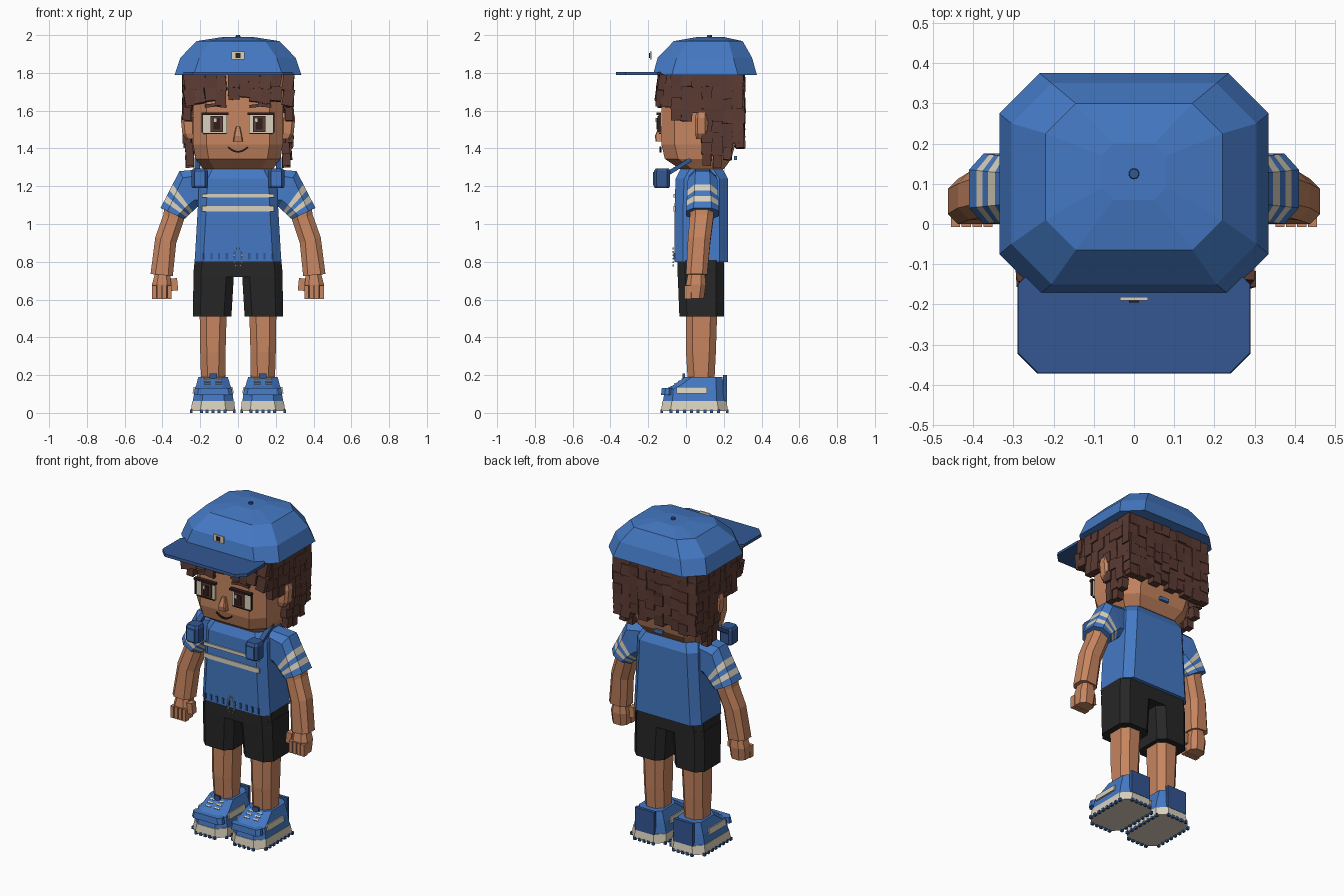
import bpy, bmesh, math, random
from mathutils import Matrix, Vector, Euler

random.seed(4)


def material(name, rgb):
    m = bpy.data.materials.new(name)
    m.diffuse_color = (*rgb, 1)
    return m


BLUE = material("blue", (0.058, 0.19, 0.55))
NAVY = material("navy", (0.033, 0.095, 0.29))
SKIN = material("skin", (0.57, 0.235, 0.117))
HAIR = material("hair_brown", (0.105, 0.043, 0.033))
DARK = material("dark_brown", (0.03, 0.014, 0.011))
CREAM = material("cream", (0.70, 0.64, 0.51))
BLACK = material("black", (0.020, 0.020, 0.020))


def finish(name, bm, mats):
    bmesh.ops.recalc_face_normals(bm, faces=bm.faces)
    me = bpy.data.meshes.new(name)
    bm.to_mesh(me)
    bm.free()
    for m in mats:
        me.materials.append(m)
    ob = bpy.data.objects.new(name, me)
    bpy.context.collection.objects.link(ob)
    return ob


def loft(name, sections, mats, s=1, bands=None):
    """Chamfered sections (xa, za, xb, zb, y0, y1, chamfer) joined in order."""
    bm = bmesh.new()
    rings = []
    for xa, za, xb, zb, y0, y1, c in sections:
        a, b = Vector((xa * s, 0, za)), Vector((xb * s, 0, zb))
        f = c / (b - a).length
        pts = [(f, y0), (1 - f, y0), (1, y0 + c), (1, y1 - c),
               (1 - f, y1), (f, y1), (0, y1 - c), (0, y0 + c)]
        rings.append([bm.verts.new(a.lerp(b, t) + Vector((0, y, 0))) for t, y in pts])
    for k, (r, q) in enumerate(zip(rings, rings[1:])):
        for i in range(8):
            f = bm.faces.new((r[i], r[(i + 1) % 8], q[(i + 1) % 8], q[i]))
            f.material_index = bands[k] if bands else 0
    bm.faces.new(rings[0])
    bm.faces.new(rings[-1])
    return finish(name, bm, mats)


def level(z, x0, x1, y0, y1, c):
    return (x0, z, x1, z, y0, y1, c)


def boxes(name, items, mat, s=1):
    """Boxes given as (x, y, z, width, depth, height[, rx, ry, rz])."""
    bm = bmesh.new()
    for x, y, z, w, d, h, *r in items:
        rx, ry, rz = r or (0, 0, 0)
        m = (Matrix.Translation((x * s, y, z)) @ Euler((rx, ry * s, rz * s)).to_matrix().to_4x4()
             @ Matrix.Diagonal((w, d, h, 1)))
        bmesh.ops.create_cube(bm, size=1, matrix=m)
    return finish(name, bm, [mat])


# Cap: crown, brim, button and front badge
loft("cap_crown", [level(1.79, -.335, .335, -.175, .375, .1),
                   level(1.88, -.305, .305, -.15, .35, .1),
                   level(1.968, -.22, .22, -.065, .3, .075),
                   level(1.99, -.08, .08, .06, .2, .03)], [BLUE])
loft("cap_brim", [level(1.788, -.29, .29, -.372, -.1, .05),
                  level(1.805, -.288, .288, -.37, -.1, .05)], [NAVY])
bm = bmesh.new()
bmesh.ops.create_cone(bm, cap_ends=True, segments=10, radius1=.015, radius2=.012, depth=.02,
                      matrix=Matrix.Translation((0, .125, 1.99)))
finish("cap_button", bm, [NAVY])
boxes("cap_badge", [(0, -.186, 1.892, .07, .008, .042)], CREAM)
boxes("cap_badge_center", [(0, -.192, 1.892, .024, .006, .024)], DARK)

# Head and face
loft("head", [level(1.29, -.185, .185, -.03, .2, .06),
              level(1.345, -.225, .225, -.112, .24, .07),
              level(1.42, -.237, .237, -.13, .26, .07),
              level(1.79, -.237, .237, -.13, .26, .07)], [SKIN])
loft("neck", [level(1.25, -.09, .09, 0, .16, .03), level(1.31, -.09, .09, 0, .16, .03)], [SKIN])
loft("nose", [level(1.437, -.026, .026, -.16, -.12, .005),
              level(1.465, -.022, .022, -.165, -.12, .005),
              level(1.515, -.011, .011, -.145, -.12, .004)], [SKIN])
smile = []
for i in range(7):
    x = (i - 3) * .015
    smile.append((x, -.135, 1.383 + 9 * x * x, .018, .008, .009, 0, -math.atan(18 * x), 0))
boxes("mouth", smile, DARK)
boxes("nape_tab", [(0, .262, 1.35, .06, .015, .02)], BLUE)

for s, side in ((-1, "left"), (1, "right")):
    boxes(side + "_eye_white", [(.122, -.136, 1.53, .13, .009, .098)], CREAM, s)
    boxes(side + "_eye_iris", [(.112, -.146, 1.53, .066, .009, .085)], HAIR, s)
    boxes(side + "_eye_pupil", [(.112, -.153, 1.53, .036, .008, .06)], DARK, s)
    boxes(side + "_eye_highlight", [(.122 if s < 0 else .095, -.159, 1.55, .016, .006, .02)], CREAM)\
        .scale.x = 1 if s > 0 else -1
    boxes(side + "_eyelid_line", [(.122, -.144, 1.583, .145, .025, .012),
                                  (.122, -.138, 1.479, .12, .012, .006),
                                  (.19, -.14, 1.535, .008, .012, .1)], DARK, s)
    boxes(side + "_eyebrow", [(.085, -.14, 1.625, .05, .02, .016, 0, -.12, 0),
                              (.14, -.14, 1.628, .07, .02, .018, 0, .1, 0)], HAIR, s)
    loft(side + "_ear", [level(1.45, .225, .275, .055, .105, .01),
                         level(1.48, .225, .295, .047, .116, .015),
                         level(1.56, .225, .303, .047, .116, .015),
                         level(1.59, .225, .295, .055, .11, .01)], [SKIN], s)

# Hair: core, then small jittered blocks
loft("hair_core", [level(1.47, -.26, .26, .13, .29, .04),
                   level(1.62, -.262, .262, .08, .295, .04),
                   level(1.63, -.262, .262, -.07, .295, .04),
                   level(1.79, -.262, .262, -.07, .295, .04)], [HAIR])


def jit(a):
    return random.uniform(-a, a)


back, fringe = [], []
for i in range(10):                                   # back columns
    x = -.252 + i * .056
    low = 1.42 + jit(.025)
    rows = 6
    h = (1.79 - low) / rows
    for k in range(rows):
        back.append((x, .285 + jit(.007), 1.79 - h * (k + .5), .06, .045, h * 1.04,
                     jit(.06), jit(.04), jit(.06)))
boxes("hair_back", back, HAIR)
for i in range(10):                                   # fringe columns
    x = -.261 + i * .058
    low = 1.63 + .012 * (i % 3) + (.02 if 3 < i < 7 else 0)
    h = (1.79 - low) / 2
    for k in range(2):
        fringe.append((x + jit(.006), -.128 - .008 * k + jit(.005), 1.79 - h * (k + .5), .058, .04,
                       h * 1.12, -.1 + jit(.08), x * .6 + jit(.08), jit(.08)))
boxes("hair_fringe", fringe, HAIR)
side_low = [1.62, 1.55, 1.545, 1.59, 1.31, 1.30, 1.34, 1.43]
for s, side in ((-1, "left"), (1, "right")):
    cols = []
    for i, low in enumerate(side_low):                # side columns from front to back
        y = -.105 + i * .054
        rows = max(3, round((1.79 - low) / .062))
        h = (1.79 - low) / rows
        for k in range(rows):
            z = 1.79 - h * (k + .5)
            cols.append((.268 + jit(.006) - (.01 if z < 1.42 else 0), y, z, .042,
                         .058 - (.014 if z < 1.38 else 0), h * 1.04, jit(.05), jit(.08), jit(.06)))
    boxes(side + "_hair_side", cols, HAIR, s)

# Shirt
loft("shirt_body", [level(.80, -.23, .23, -.06, .222, .045),
                    level(.86, -.226, .226, -.06, .222, .045),
                    level(1.10, -.212, .212, -.06, .222, .045),
                    level(1.24, -.205, .205, -.055, .222, .045),
                    level(1.29, -.185, .185, -.03, .195, .05)], [BLUE])
loft("shirt_collar", [level(1.27, -.11, .11, -.035, .18, .04),
                      level(1.305, -.1, .1, -.02, .17, .04)], [NAVY])
boxes("shirt_stripes", [(0, -.061, z, .38, .009, h) for z, h in ((1.15, .02), (1.08, .028))], CREAM)
boxes("hem_stitches", [(-.18 + i * .04, -.062, .83, .012, .008, .035) for i in range(10)], NAVY)
boxes("drawstring_beads", [(sx * (.012 + .012 * math.sin(k * .7)), -.068, .78 + k * .018, .007, .007, .009)
                           for k in range(6) for sx in (-1, 1)], CREAM)

# Shorts hip
loft("shorts_hip", [level(.72, -.236, .236, -.045, .2, .04),
                    level(.81, -.23, .23, -.045, .2, .04)], [BLACK])

for s, side in ((-1, "left"), (1, "right")):
    # Sleeve with two woven bands
    a, b = (.215, 1.09, .31, 1.28, .01, .165, .04), (.285, 1.025, .41, 1.085, 0, .175, .04)
    mix = [tuple(p + (q - p) * t for p, q in zip(a, b)) for t in (0, .36, .53, .67, .82, 1)]
    loft(side + "_sleeve", [(.15, 1.1, .19, 1.29, .02, .155, .03)] + mix, [BLUE, CREAM], s,
         [0, 0, 1, 0, 1, 0])
    # Arm and hand
    loft(side + "_arm", [(.27, 1.07, .385, 1.12, .02, .15, .03),
                         (.29, 1.01, .395, 1.05, .02, .145, .03),
                         (.327, .90, .438, .93, .01, .13, .03),
                         (.345, .725, .463, .735, 0, .112, .025)], [SKIN], s)
    loft(side + "_palm", [level(.735, .36, .44, .01, .1, .02),
                          level(.68, .35, .455, 0, .105, .025),
                          level(.605, .355, .452, .005, .095, .025)], [SKIN], s)
    boxes(side + "_fingers", [(.363 + i * .027, .01, .638, .023, .035, .072) for i in range(4)]
          + [(.337, .03, .68, .035, .04, .065, 0, .1, 0)], SKIN, s)
    # Shoulder clip, strap and clip face
    loft(side + "_clip", [level(1.19, .165, .24, -.165, -.09, .012),
                          level(1.20, .16, .245, -.17, -.085, .015),
                          level(1.28, .16, .245, -.17, -.085, .015),
                          level(1.295, .167, .238, -.16, -.09, .012)], [NAVY], s)
    boxes(side + "_clip_face", [(.2025, -.171, 1.24, .05, .008, .07)], BLUE, s)
    boxes(side + "_strap", [(.215, -.035, 1.305, .03, .14, .022, .55, 0, 0)], NAVY, s)
    # Shorts leg and bare leg
    loft(side + "_shorts_leg", [level(.51, .035, .238, -.035, .2, .04),
                                level(.76, .02, .236, -.045, .2, .04)], [BLACK], s)
    loft(side + "_leg", [level(.16, .068, .195, .01, .15, .035),
                         level(.32, .066, .2, .0, .158, .035),
                         level(.53, .06, .203, .0, .165, .035)], [SKIN], s)
    # Shoe
    loft(side + "_sole", [level(.01, .015, .25, -.132, .222, .05),
                          level(.062, .02, .242, -.125, .215, .05)], [CREAM], s)
    loft(side + "_shoe_upper", [level(.06, .022, .24, -.122, .212, .05),
                                level(.125, .034, .228, -.112, .205, .045),
                                level(.145, .04, .222, -.07, .2, .04),
                                level(.19, .054, .21, -.005, .192, .035)], [BLUE], s)
    loft(side + "_toe_band", [level(.095, .027, .234, -.132, -.07, .02),
                              level(.132, .034, .228, -.128, -.07, .02)], [BLUE], s)
    boxes(side + "_heel_tab", [(.132, .207, .13, .13, .02, .14)], NAVY, s)
    boxes(side + "_tongue", [(.132, -.012, .195, .04, .012, .028)], NAVY, s)
    boxes(side + "_shoe_panel", [(.233, .03, .12, .009, .16, .035, 0, -.18, 0),
                                 (.03, .03, .12, .009, .16, .035, 0, .18, 0)], CREAM, s)
    boxes(side + "_laces", [(.132 + sx * .03, -.058 + k * .02, .154 + k * .013, .035, .008, .008, .6, 0, 0)
                            for k in range(3) for sx in (-1, 1)], CREAM, s)
    studs = [(x, -.08 + i * .036, .009, .014, .016, .018) for i in range(8) for x in (.02, .247)]
    studs += [(.07 + i * .031, y, .009, .016, .014, .018) for i in range(5) for y in (-.128, .218)]
    boxes(side + "_sole_studs", studs, NAVY, s)
